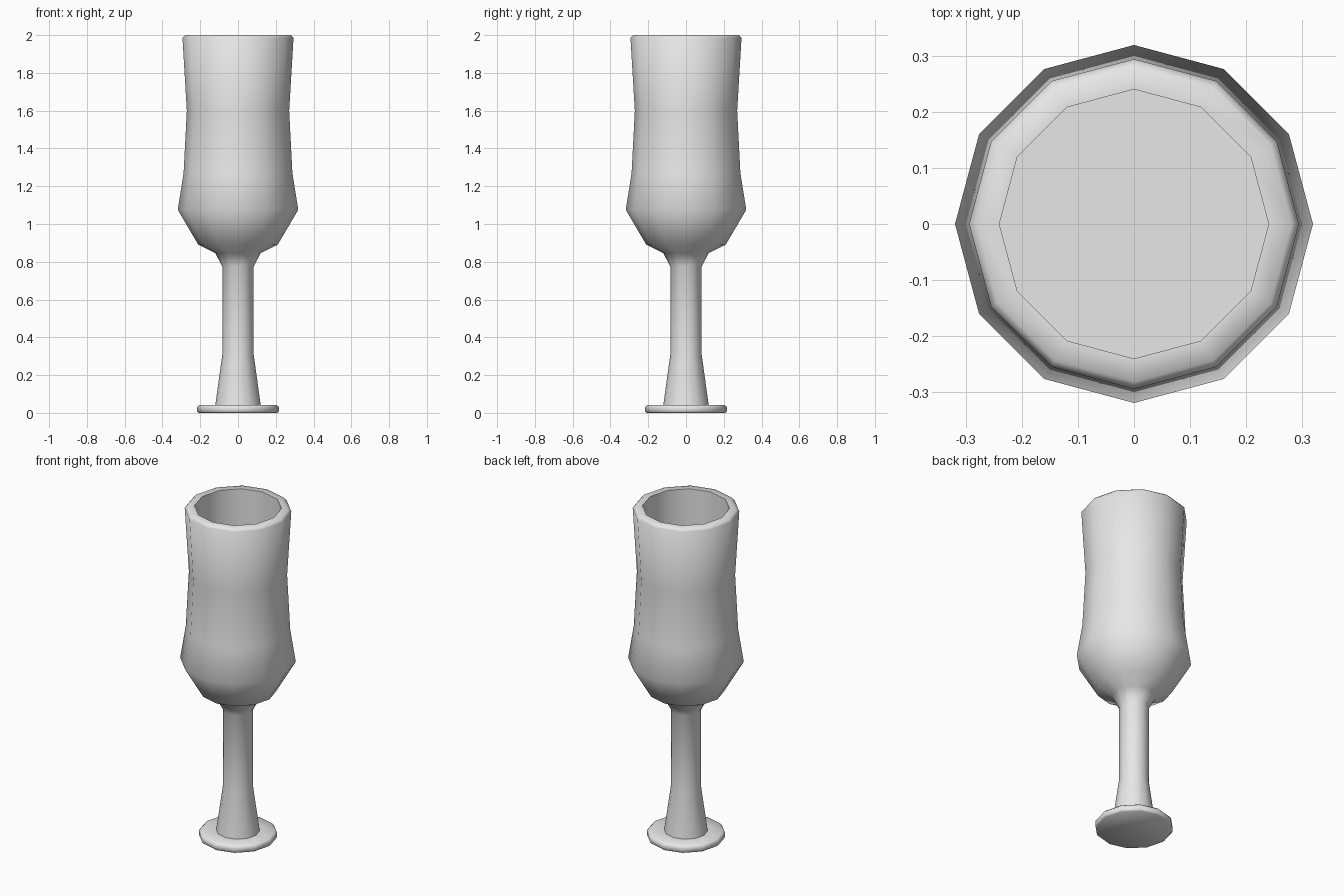
import bpy, bmesh
from math import sin, cos, tau, radians

SIDES = 12

cube = bpy.data.objects.get("Cube")
if cube:
    bpy.data.objects.remove(cube, do_unlink=True)

grey = bpy.data.materials.new("plain_grey")
grey.use_nodes = True
colour = (0.8, 0.8, 0.8, 1)
grey.diffuse_color = colour
grey.node_tree.nodes["Principled BSDF"].inputs["Base Color"].default_value = colour


def lathe(name, profile, cap_start=False, cap_end=False):
    """Turn a (radius, height) profile around z, listed outside upward."""
    bm = bmesh.new()
    rings = [[bm.verts.new((r * cos(tau * i / SIDES), r * sin(tau * i / SIDES), z))
              for i in range(SIDES)] for r, z in profile]
    for low, high in zip(rings, rings[1:]):
        for i in range(SIDES):
            j = (i + 1) % SIDES
            bm.faces.new((low[i], low[j], high[j], high[i]))
    if cap_start:
        bm.faces.new(rings[0][::-1])
    if cap_end:
        bm.faces.new(rings[-1])
    mesh = bpy.data.meshes.new(name)
    bm.to_mesh(mesh)
    bm.free()
    mesh.materials.append(grey)
    obj = bpy.data.objects.new(name, mesh)
    bpy.context.collection.objects.link(obj)
    bpy.ops.object.select_all(action='DESELECT')
    obj.select_set(True)
    bpy.context.view_layer.objects.active = obj
    bpy.ops.object.shade_smooth_by_angle(angle=radians(60))
    return obj


# Flat round foot with softened edges
lathe("foot", [(0.208, 0), (0.216, 0.008), (0.216, 0.032), (0.206, 0.042),
               (0.12, 0.042)], cap_start=True)

# Flared stem running into the bowl, over the rim and down to the inner floor
stem = [(0.12, 0.042), (0.083, 0.31), (0.083, 0.775), (0.12, 0.845)]
bowl = [(0.21, 0.89), (0.319, 1.075), (0.288, 1.27), (0.271, 1.6), (0.294, 1.985)]
rim = [(0.281, 2.0), (0.24, 2.0)]
inside = [(0.24, 1.0)]
lathe("stem_and_bowl", stem + bowl + rim + inside, cap_end=True)
